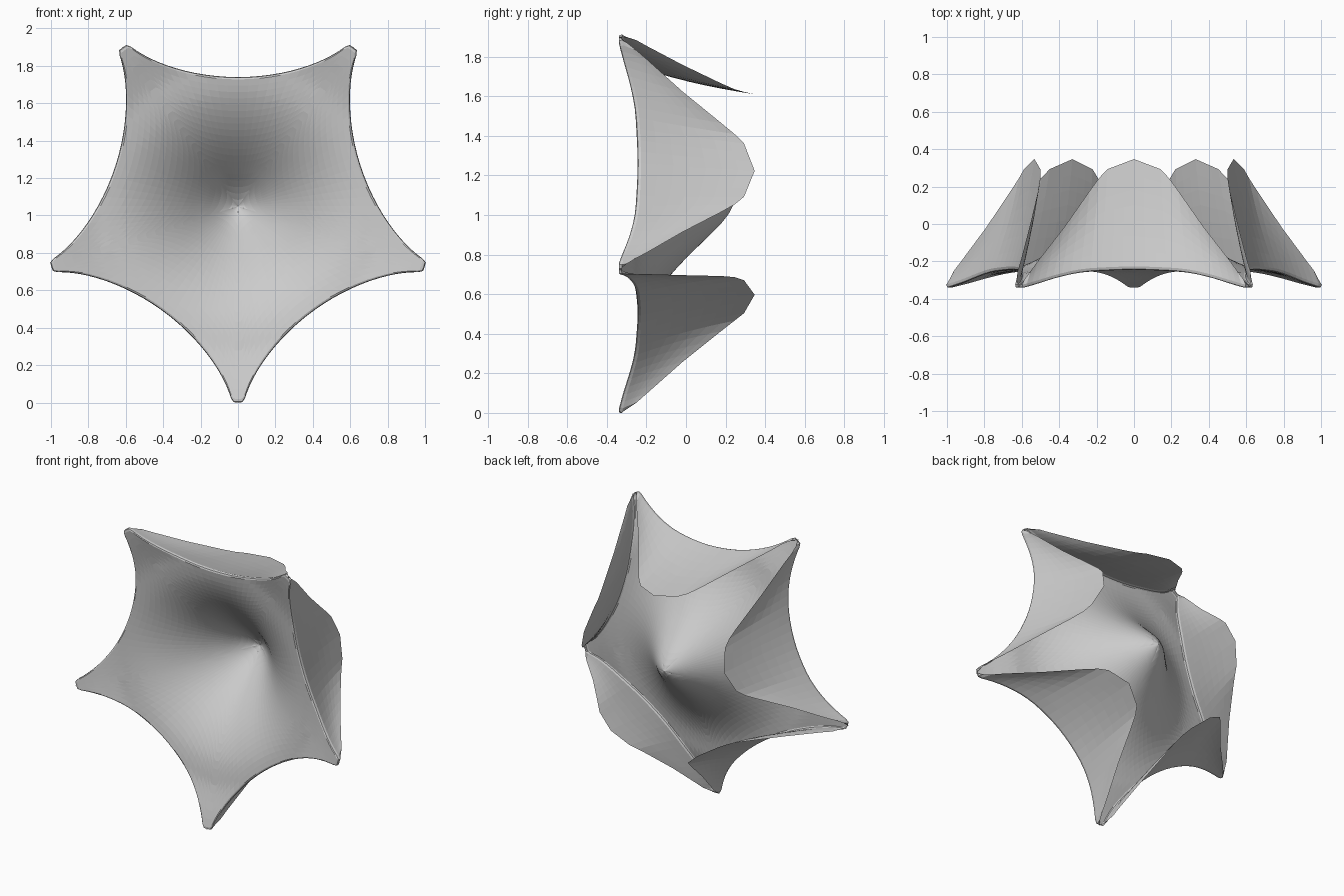
import bpy, bmesh, math

if "Cube" in bpy.data.objects:
    bpy.data.objects.remove(bpy.data.objects["Cube"])

CENTRE_Z = 1.05
COLS, ROWS, FLAP_ROWS = 28, 20, 7
# funnel depth profile: (radius, y)
CUP = [(0, .238), (.03, .225), (.1, .172), (.2, .07), (.3, -.03), (.4, -.115),
       (.5, -.18), (.6, -.225), (.69, -.247), (.77, -.26), (.86, -.287), (.95, -.317), (1.06, -.347)]
# free back edge of one flap: (u, (sideways, y, outward))
BACK = [(0, (0, .347, .56)), (.3, (.15, .29, .573)), (.4, (.20, .23, .59)),
        (.7, (.375, -.02, .71)), (.88, (.515, -.2, .805)), (.95, (.57, -.275, .847)),
        (1, (.617, -.34, .849))]


def lerp(a, b, t):
    return a + (b - a) * t


def cup_y(r):
    """Smooth curve through the profile points."""
    n = len(CUP)

    def slope(i):
        a, b = CUP[max(i - 1, 0)], CUP[min(i + 1, n - 1)]
        return (b[1] - a[1]) / (b[0] - a[0])

    for i in range(n - 1):
        (r0, y0), (r1, y1) = CUP[i], CUP[i + 1]
        if r <= r1:
            h = r1 - r0
            t = (r - r0) / h
            return ((2*t**3 - 3*t*t + 1) * y0 + (t**3 - 2*t*t + t) * h * slope(i)
                    + (3*t*t - 2*t**3) * y1 + (t**3 - t*t) * h * slope(i + 1))
    return CUP[-1][1]


def rim(u):
    """Point on the star outline within one sector: (sideways, outward)."""
    s = .617 * u
    return s, (.849 if abs(u) > .999 else min(.69 + .42 * s * s + .7 * s**6, .862))


def back_edge(u):
    a = abs(u)
    for (u0, p0), (u1, p1) in zip(BACK, BACK[1:]):
        if a <= u1 + 1e-6:
            s, y, r = (lerp(c, d, (a - u0) / (u1 - u0)) for c, d in zip(p0, p1))
            return math.copysign(s, u), y, r


def cup_column(u):
    s, r = rim(u)
    d = math.hypot(s, r)
    pts = []
    for i in range(ROWS + 1):
        t = .982 * i / ROWS
        pts.append((s * t, cup_y(d * t), r * t))
    # rounded lip
    pts.append((s * .995, cup_y(d) + .006, r * .995))
    pts.append((s, cup_y(d) + .02, r))
    return pts


def flap_column(u):
    a = cup_column(u)[-1]
    b = back_edge(u)
    pts = []
    for i in range(FLAP_ROWS + 1):
        t = i / FLAP_ROWS
        s, y, r = (lerp(p, q, t) for p, q in zip(a, b))
        # petals sag slightly towards the middle
        pts.append((s, y, r - .012 * math.sin(math.pi * t) * (1 - u * u)))
    return pts


def build(name, column):
    """Loft one sector and repeat it five times around the y axis."""
    bm = bmesh.new()
    for k in range(5):
        a = math.radians(90 + 72 * k)
        ca, sa = math.cos(a), math.sin(a)
        grid = []
        for i in range(COLS + 1):
            t = 2 * i / COLS - 1
            u = lerp(t, math.sin(t * math.pi / 2), .6)  # denser near the tips
            grid.append([bm.verts.new((r * ca + s * sa, y, CENTRE_Z + r * sa - s * ca))
                         for s, y, r in column(u)])
        for c0, c1 in zip(grid, grid[1:]):
            for j in range(len(c0) - 1):
                bm.faces.new((c0[j], c1[j], c1[j + 1], c0[j + 1]))
    bmesh.ops.remove_doubles(bm, verts=bm.verts, dist=.0005)
    me = bpy.data.meshes.new(name)
    bm.to_mesh(me)
    bm.free()
    ob = bpy.data.objects.new(name, me)
    bpy.context.collection.objects.link(ob)


# star-shaped funnel
build("flower_cup", cup_column)
# five petals folded back from the star edges
build("folded_petals", flap_column)
